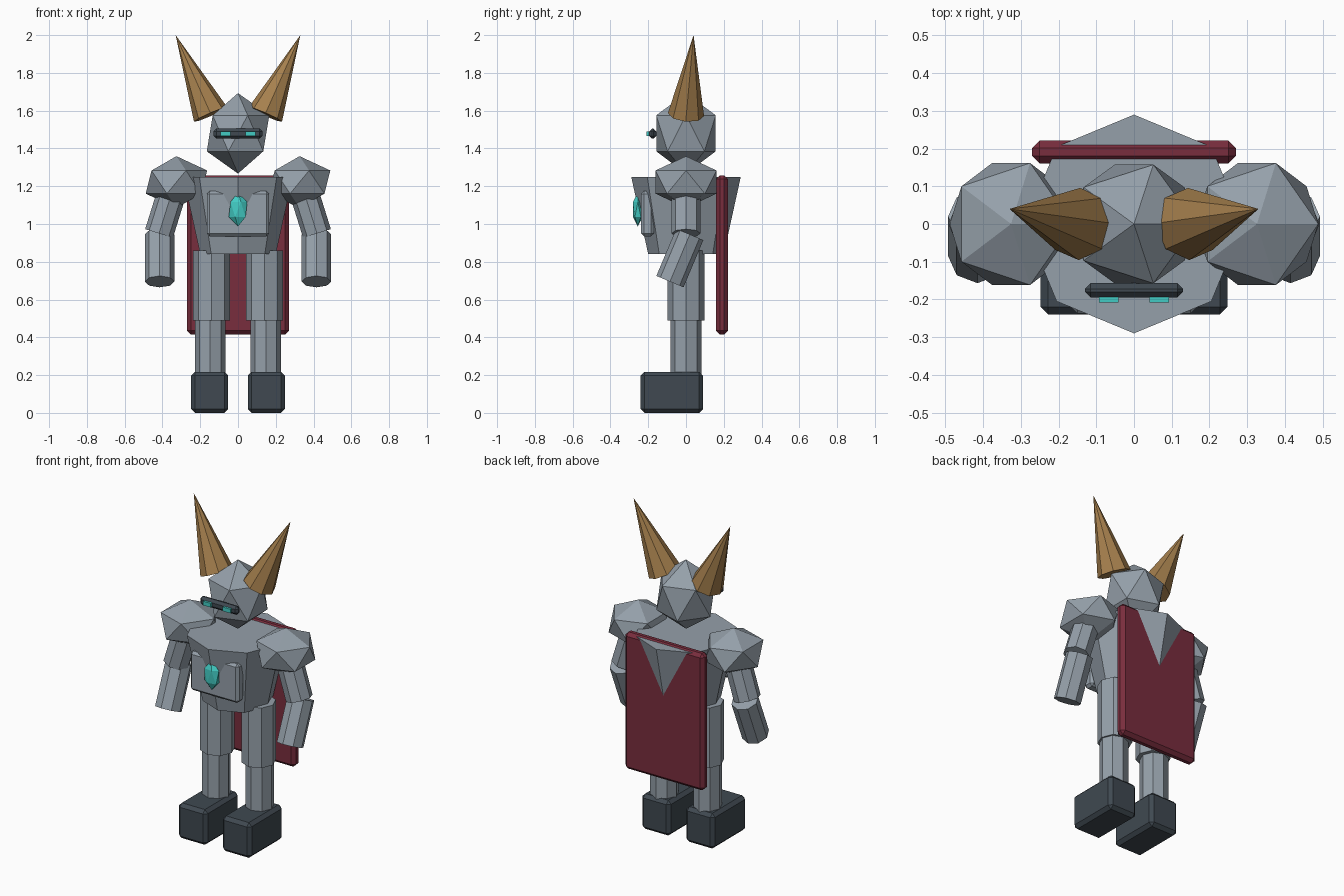
import bpy, math
from mathutils import Vector

if "Cube" in bpy.data.objects:
    bpy.data.objects.remove(bpy.data.objects["Cube"])


def material(name, rgb):
    m = bpy.data.materials.new(name)
    m.diffuse_color = (*rgb, 1)
    m.use_nodes = True
    m.node_tree.nodes["Principled BSDF"].inputs["Base Color"].default_value = m.diffuse_color
    return m


STEEL = material("steel grey", (0.30, 0.35, 0.40))
DARK = material("dark slate", (0.050, 0.066, 0.082))
RED = material("deep red", (0.19, 0.026, 0.047))
HORN = material("horn brown", (0.38, 0.215, 0.075))
TEAL = material("teal glow", (0.055, 0.60, 0.55))


def finish(name, mat):
    ob = bpy.context.object
    ob.name = name
    ob.data.materials.append(mat)
    return ob


def box(name, lo, hi, mat, bevel=0.0):
    """Box between two corners with a one-step chamfer."""
    lo, hi = Vector(lo), Vector(hi)
    bpy.ops.mesh.primitive_cube_add(size=1, location=(lo + hi) / 2)
    ob = finish(name, mat)
    ob.scale = hi - lo
    bpy.ops.object.transform_apply(location=False, rotation=False, scale=True)
    if bevel:
        b = ob.modifiers.new("chamfer", 'BEVEL')
        b.width, b.segments = bevel, 1
    return ob


def gem(name, loc, radii, mat):
    """Stretched twenty-sided ball."""
    bpy.ops.mesh.primitive_ico_sphere_add(subdivisions=1, radius=1, location=loc)
    ob = finish(name, mat)
    ob.scale = radii
    return ob


def limb(name, start, end, r1, r2, mat, sides=8):
    """Faceted tube or cone running from start to end."""
    a, b = Vector(start), Vector(end)
    d = b - a
    bpy.ops.mesh.primitive_cone_add(vertices=sides, radius1=r1, radius2=r2,
                                    depth=d.length, location=(a + b) / 2)
    ob = finish(name, mat)
    ob.rotation_euler = Vector((0, 0, 1)).rotation_difference(d).to_euler()
    return ob


# Body and head
limb("torso", (0, 0, 0.84), (0, 0, 1.25), 0.20, 0.29, STEEL)
gem("helmet", (0, 0, 1.48), (0.185, 0.185, 0.213), STEEL)
box("chest_plate", (-0.165, -0.238, 0.935), (0.165, -0.17, 1.175), STEEL, 0.015)
gem("chest_gem", (0, -0.255, 1.077), (0.055, 0.03, 0.09), TEAL)
box("visor", (-0.13, -0.195, 1.452), (0.13, -0.157, 1.505), DARK, 0.015)
box("cape", (-0.27, 0.16, 0.415), (0.27, 0.222, 1.258), RED, 0.02)

# Paired parts
for s, side in ((-1, "left"), (1, "right")):
    box(side + "_eye", (s * 0.067 - 0.026, -0.208, 1.466),
        (s * 0.067 + 0.026, -0.17, 1.491), TEAL)
    limb(side + "_horn", (s * 0.145, 0, 1.58), (s * 0.33, 0.04, 2.0), 0.096, 0, HORN)
    gem(side + "_shoulder", (s * 0.326, 0, 1.222), (0.182, 0.19, 0.137), STEEL)
    limb(side + "_upper_arm", (s * 0.418, 0, 0.95), (s * 0.34, 0, 1.2), 0.077, 0.077, STEEL)
    limb(side + "_forearm", (s * 0.415, -0.085, 0.695), (s * 0.415, 0.02, 0.945),
         0.078, 0.078, STEEL)
    limb(side + "_thigh", (s * 0.14, 0, 0.49), (s * 0.14, 0, 0.86), 0.098, 0.098, STEEL)
    limb(side + "_shin", (s * 0.147, 0, 0.2), (s * 0.147, 0, 0.51), 0.081, 0.081, STEEL)
    box(side + "_boot", (s * 0.15 - 0.098, -0.24, 0), (s * 0.15 + 0.098, 0.09, 0.217), DARK, 0.02)
